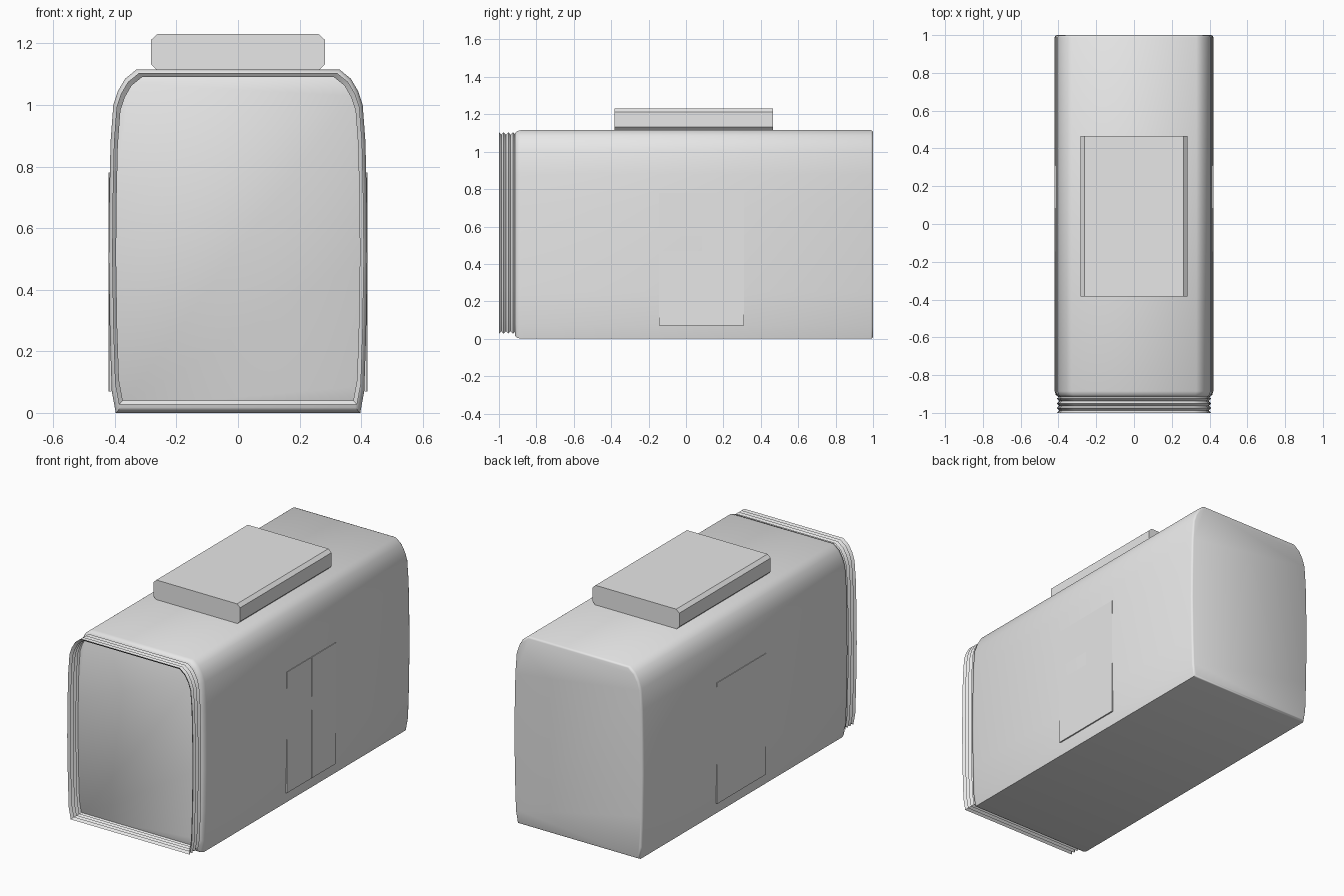
import bpy, bmesh, math

cube = bpy.data.objects.get("Cube")
if cube:
    bpy.data.objects.remove(cube, do_unlink=True)

grey = bpy.data.materials.new("light grey")
grey.use_nodes = True
colour = (0.8, 0.8, 0.8, 1)
grey.diffuse_color = colour
grey.node_tree.nodes["Principled BSDF"].inputs["Base Color"].default_value = colour

# Right half of the carriage cross-section, bottom to top (x, z)
HALF = [(0.397, 0), (0.41, 0.07), (0.416, 0.25), (0.42, 0.5), (0.418, 0.7),
        (0.414, 0.88), (0.405, 1.0), (0.39, 1.045), (0.367, 1.085), (0.33, 1.115)]
MID = 0.5575


def section(half):
    return half + [(-x, z) for x, z in reversed(half)]


def loft(name, profile, rings, lift=0, caps=True):
    """Sweep a profile along y; each ring is (y, inset)."""
    bm = bmesh.new()
    wide = max(x for x, z in profile)
    loops = []
    for y, d in rings:
        sx, sz = 1 - d / wide, 1 - (d + lift) / MID
        loops.append([bm.verts.new((x * sx, y, MID + lift + (z - MID) * sz))
                      for x, z in profile])
    n = len(profile)
    for a, b in zip(loops, loops[1:]):
        for i in range(n):
            j = (i + 1) % n
            bm.faces.new((a[i], a[j], b[j], b[i]))
    if caps:
        bm.faces.new(loops[0])
        bm.faces.new(loops[-1])
    bmesh.ops.recalc_face_normals(bm, faces=bm.faces)
    mesh = bpy.data.meshes.new(name)
    bm.to_mesh(mesh)
    bm.free()
    mesh.materials.append(grey)
    obj = bpy.data.objects.new(name, mesh)
    bpy.context.collection.objects.link(obj)
    bpy.ops.object.select_all(action='DESELECT')
    obj.select_set(True)
    bpy.context.view_layer.objects.active = obj
    bpy.ops.object.shade_smooth_by_angle(angle=math.radians(40))
    return obj


def plate(name, x, y0, y1, z0, z1, thick):
    half = thick / 2
    return loft(name, [(x - half, z0), (x + half, z0), (x + half, z1), (x - half, z1)],
                [(y0, 0), (y1, 0)])


# Carriage shell with softened ends
loft("carriage_body", section(HALF),
     [(-0.915, 0.018), (-0.905, 0.006), (-0.885, 0), (0.988, 0), (0.997, 0.004), (1, 0.01)])

# Pleated gangway, open at the front
pleats = [(-1 + i * 0.0125, 0.024 if i % 2 else 0.011) for i in range(8)]
loft("gangway_bellows", section(HALF), pleats, lift=0.008, caps=False)

# Roof unit with chamfered long edges
roof = [(0.262, 1.112), (0.282, 1.132), (0.282, 1.212), (0.262, 1.23)]
loft("roof_unit", section(roof), [(-0.383, 0), (0.465, 0)])

# Flat sliding doors, a pair on each side
for side, label in ((1, "left"), (-1, "right")):
    plate(label + "_front_door", side * 0.4155, -0.145, 0.085, 0.07, 0.78, 0.008)
    plate(label + "_rear_door", side * 0.416, 0.085, 0.31, 0.07, 0.78, 0.008)
